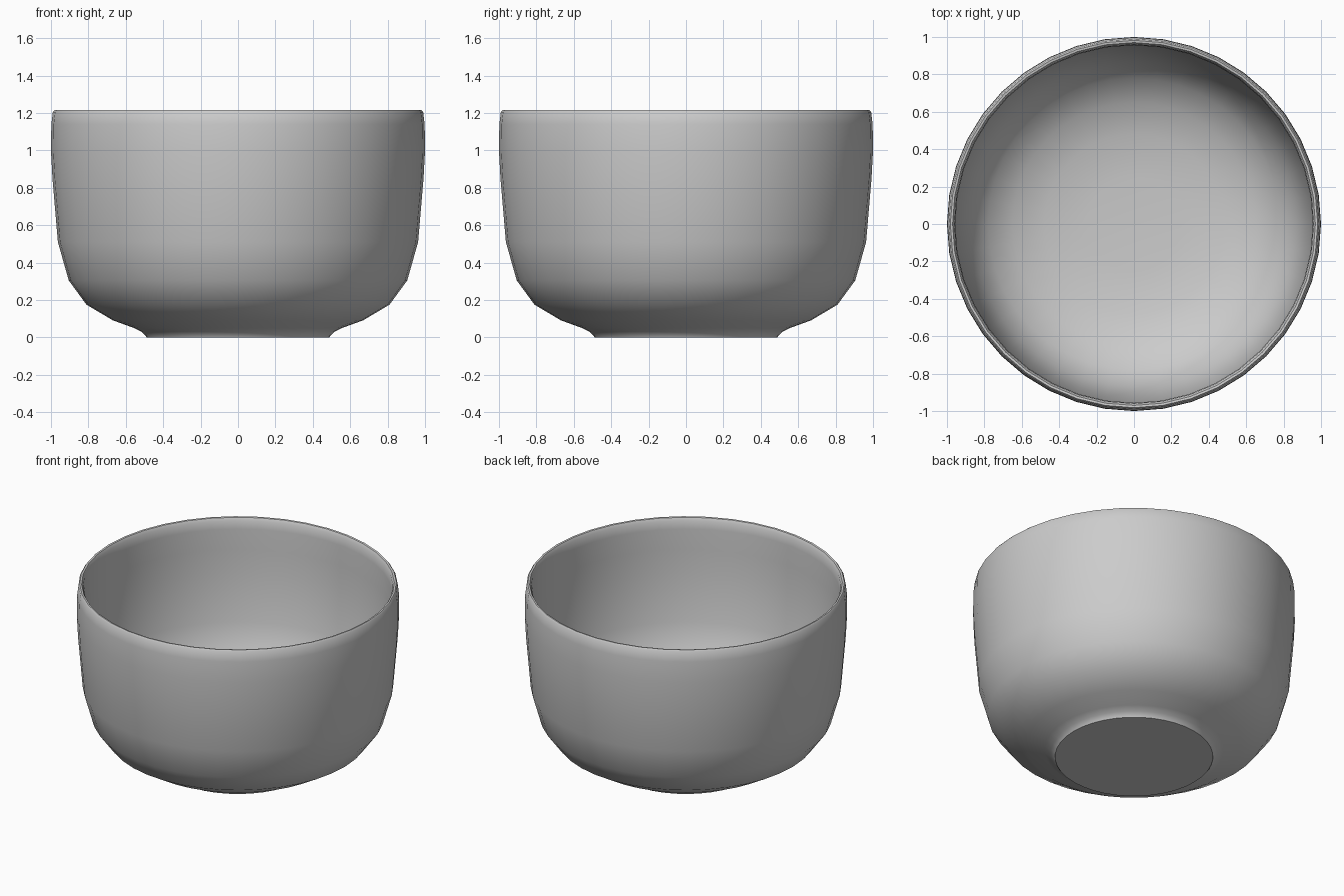
import bpy, bmesh, math

if "Cube" in bpy.data.objects:
    bpy.data.objects.remove(bpy.data.objects["Cube"])

SIDES = 40

# Bowl cross-section (radius, height): foot, outer wall, rim, inner wall, floor
outer = [(0.49, 0.0), (0.495, 0.01), (0.515, 0.03), (0.555, 0.05), (0.67, 0.092), (0.81, 0.175),
         (0.905, 0.305), (0.963, 0.51), (0.992, 0.85), (1.0, 1.0), (0.998, 1.14)]
rim = [(0.99, 1.205), (0.982, 1.215), (0.97, 1.213), (0.96, 1.195)]
inner = [(0.956, 1.14), (0.956, 1.0), (0.95, 0.85), (0.922, 0.52), (0.868, 0.33),
         (0.78, 0.21), (0.65, 0.13), (0.48, 0.075), (0.25, 0.06)]


def lathe(name, profile, bottom_z, floor_z):
    """Revolve a profile about z and close both ends on the axis."""
    bm = bmesh.new()
    rings = []
    for r, z in profile:
        rings.append([bm.verts.new((r * math.cos(a), r * math.sin(a), z))
                      for a in (2 * math.pi * i / SIDES for i in range(SIDES))])
    for lo, hi in zip(rings, rings[1:]):
        for i in range(SIDES):
            j = (i + 1) % SIDES
            bm.faces.new((lo[i], lo[j], hi[j], hi[i]))
    for ring, z in ((rings[0], bottom_z), (rings[-1], floor_z)):
        centre = bm.verts.new((0, 0, z))
        for i in range(SIDES):
            bm.faces.new((ring[i], ring[(i + 1) % SIDES], centre))
    bmesh.ops.recalc_face_normals(bm, faces=bm.faces)
    mesh = bpy.data.meshes.new(name)
    bm.to_mesh(mesh)
    bm.free()
    obj = bpy.data.objects.new(name, mesh)
    bpy.context.collection.objects.link(obj)
    return obj


# Bowl body
bowl = lathe("bowl", outer + rim + inner, 0.0, 0.055)
bpy.context.view_layer.objects.active = bowl
bowl.select_set(True)
bpy.ops.object.shade_smooth_by_angle(angle=math.radians(50))
